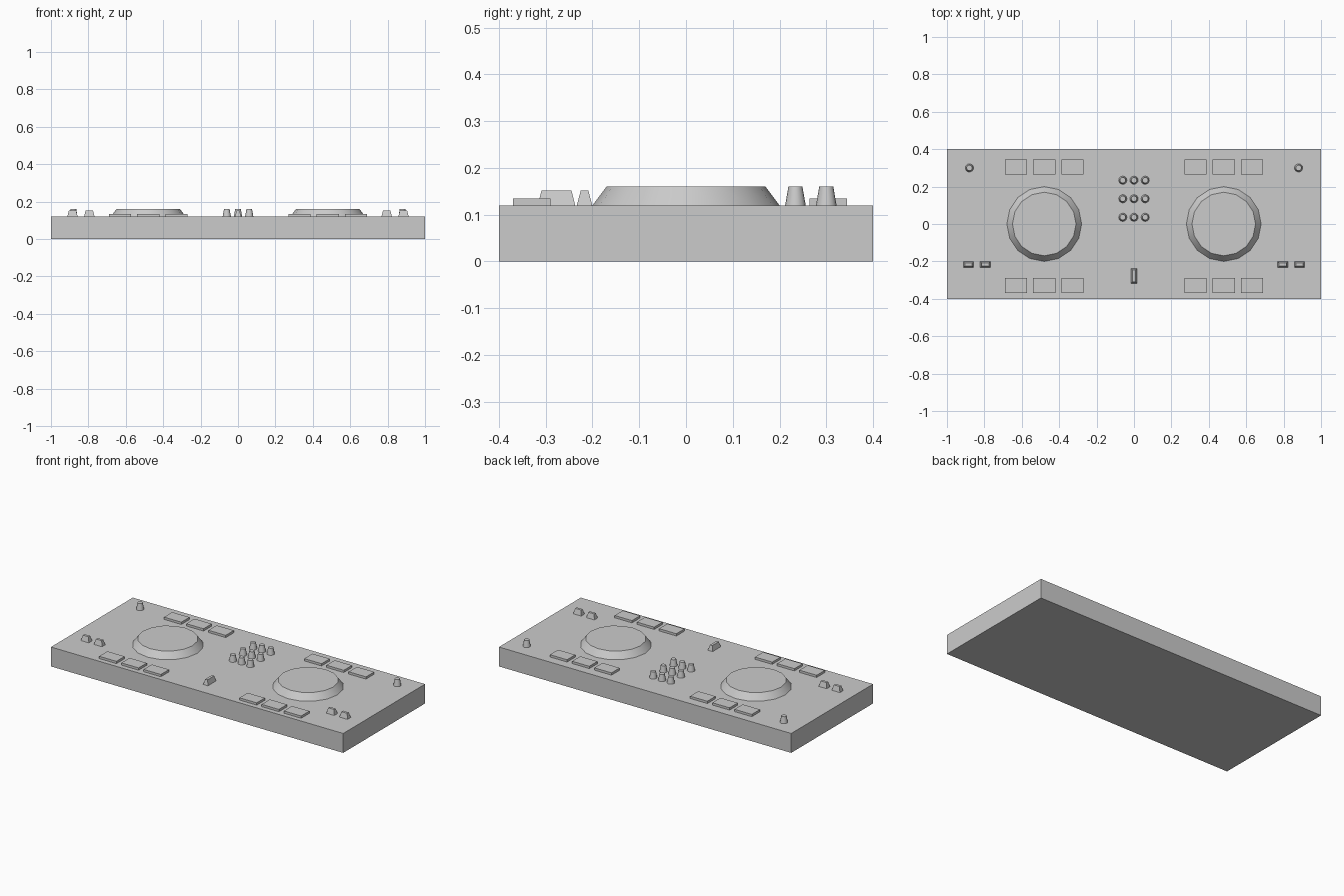
import bpy, bmesh, math

if "Cube" in bpy.data.objects:
    bpy.data.objects.remove(bpy.data.objects["Cube"])

TOP = 0.12  # height of the deck surface


def make_object(name, bm, smooth=False):
    mesh = bpy.data.meshes.new(name)
    bm.to_mesh(mesh)
    bm.free()
    ob = bpy.data.objects.new(name, mesh)
    bpy.context.collection.objects.link(ob)
    if smooth:
        bpy.ops.object.select_all(action='DESELECT')
        ob.select_set(True)
        bpy.context.view_layer.objects.active = ob
        bpy.ops.object.shade_smooth_by_angle(angle=math.radians(32))
    return ob


def box(name, x, y, z, size, top=None):
    """Box standing on z; top gives the (x, y) size of a tapered upper face."""
    bm = bmesh.new()
    bmesh.ops.create_cube(bm, size=1)
    top = top or size[:2]
    for v in bm.verts:
        sx, sy = top if v.co.z > 0 else size[:2]
        v.co = (x + v.co.x * sx, y + v.co.y * sy, z + (v.co.z + 0.5) * size[2])
    return make_object(name, bm)


def tapered_disc(name, x, y, r_base, r_top, height, sides):
    bm = bmesh.new()
    bmesh.ops.create_cone(bm, cap_ends=True, segments=sides,
                          radius1=r_base, radius2=r_top, depth=height)
    bmesh.ops.translate(bm, verts=bm.verts, vec=(x, y, TOP + height / 2))
    return make_object(name, bm, smooth=True)


# Flat case
box("case", 0, 0, 0, (2, 0.8, TOP))

# Two mirrored decks
for side, s in (("left", -1), ("right", 1)):
    tapered_disc(f"{side}_jog_wheel", s * 0.48, 0, 0.2, 0.17, 0.04, 16)
    tapered_disc(f"{side}_corner_knob", s * 0.88, 0.3, 0.022, 0.015, 0.04, 16)

    # Rows of pads behind and in front of the wheel
    for row, y in (("back", 0.304), ("front", -0.33)):
        for i in range(3):
            box(f"{side}_{row}_pad_{i + 1}", s * (0.328 + 0.152 * i), y, TOP,
                (0.118, 0.08, 0.014))

    # Pair of small slider caps
    for i, x in enumerate((0.795, 0.885)):
        box(f"{side}_slider_cap_{i + 1}", s * x, -0.217, TOP,
            (0.055, 0.033, 0.032), (0.039, 0.016))

# Central grid of mixer knobs
for row in range(3):
    for col in range(3):
        tapered_disc(f"mixer_knob_{row + 1}_{col + 1}", (col - 1) * 0.06,
                     0.234 - 0.099 * row, 0.022, 0.015, 0.04, 16)

# Crossfader cap
box("crossfader_cap", 0, -0.277, TOP, (0.033, 0.08, 0.032), (0.016, 0.064))
